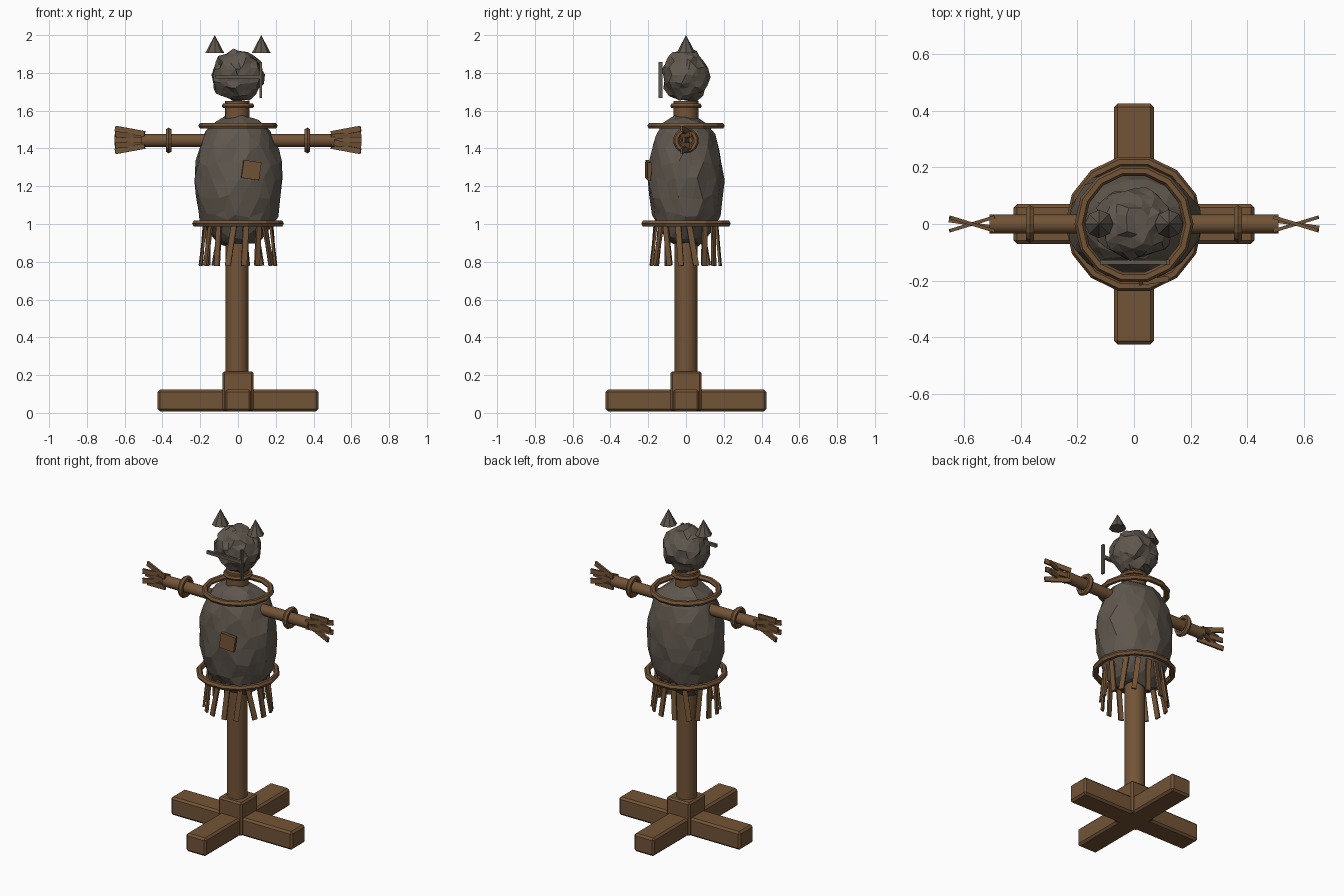
import bpy, bmesh, math, random
from math import pi, radians, sin, cos
from mathutils import Vector

random.seed(7)
if "Cube" in bpy.data.objects:
    bpy.data.objects.remove(bpy.data.objects["Cube"], do_unlink=True)


def material(name, color):
    m = bpy.data.materials.new(name)
    m.use_nodes = True
    m.diffuse_color = color
    bsdf = next(n for n in m.node_tree.nodes if n.type == 'BSDF_PRINCIPLED')
    bsdf.inputs["Base Color"].default_value = color
    bsdf.inputs["Roughness"].default_value = 0.9
    return m


WOOD = material("brown wood", (0.17, 0.088, 0.037, 1))
SACK = material("grey sackcloth", (0.115, 0.095, 0.075, 1))


def finish(name, mat, smooth=False):
    ob = bpy.context.object
    ob.name = name
    ob.data.materials.append(mat)
    if smooth:
        bpy.ops.object.shade_smooth_by_angle(angle=radians(40))
    return ob


def box(name, loc, size, mat, rot=(0, 0, 0), bevel=0):
    bpy.ops.mesh.primitive_cube_add(size=1, location=loc, rotation=rot)
    ob = finish(name, mat)
    ob.scale = size
    bpy.ops.object.transform_apply(location=False, rotation=False, scale=True)
    if bevel:
        mod = ob.modifiers.new("bevel", 'BEVEL')
        mod.width = bevel
    return ob


def rod(name, loc, radius, length, rot=(0, 0, 0)):
    bpy.ops.mesh.primitive_cylinder_add(vertices=16, radius=radius, depth=length,
                                        location=loc, rotation=rot)
    return finish(name, WOOD, True)


def ring(name, loc, major, minor, rot=(0, 0, 0)):
    bpy.ops.mesh.primitive_torus_add(major_segments=14, minor_segments=6, location=loc,
                                     rotation=rot, major_radius=major, minor_radius=minor)
    return finish(name, WOOD)


def lump(name, loc, size, rough, shift, fullness):
    """Faceted, crumpled sack of stuffing."""
    bpy.ops.mesh.primitive_ico_sphere_add(subdivisions=3, radius=1, location=loc)
    ob = finish(name, SACK)
    for v in ob.data.vertices:
        d = v.co.normalized()
        h = max(math.hypot(d.x, d.y), 0.2)
        jitter = Vector([random.uniform(-shift, shift) for _ in range(3)])
        p = (d + jitter).normalized() * (1 + random.uniform(-rough, rough))
        swell = h ** -fullness
        v.co = (p.x * size[0] * swell, p.y * size[1] * swell, p.z * size[2])
    for p in ob.data.polygons:
        p.use_smooth = False
    return ob


# Crossed foot beams, socket block and post
box("foot_beam_side", (0, 0, 0.065), (0.85, 0.14, 0.115), WOOD, bevel=0.012)
box("foot_beam_front", (0, 0, 0.065), (0.14, 0.85, 0.115), WOOD, bevel=0.012)
box("post_socket", (0, 0, 0.115), (0.165, 0.165, 0.21), WOOD, bevel=0.01)
rod("post", (-0.005, 0, 0.56), 0.06, 0.88)

# Stuffed body, patch, neck and head
lump("body", (0, 0, 1.23), (0.235, 0.198, 0.345), 0.04, 0.05, 0.3)
box("patch", (0.07, -0.2, 1.285), (0.095, 0.02, 0.095), WOOD, (0, radians(8), radians(8)))
rod("neck", (-0.005, 0, 1.585), 0.065, 0.13)
ring("neck_collar", (0, 0, 1.625), 0.072, 0.014)
lump("head", (0, 0, 1.785), (0.14, 0.126, 0.138), 0.09, 0.07, 0)

# Face stitches held in front of the head
box("face_bar", (0, -0.135, 1.78), (0.24, 0.016, 0.02), SACK)
box("face_upright", (0.12, -0.135, 1.762), (0.012, 0.02, 0.19), SACK)

# Rope rings at shoulders and waist
ring("shoulder_ring", (0, 0, 1.52), 0.192, 0.018)
ring("waist_ring", (0, 0, 1.002), 0.225, 0.018)

for side, name in ((1, "left"), (-1, "right")):
    # Ear, arm and wrist ring
    bpy.ops.mesh.primitive_cone_add(vertices=8, radius1=0.05, radius2=0, depth=0.095,
                                    location=(side * 0.123, 0, 1.9525))
    finish(name + "_ear", SACK)
    rod(name + "_arm", (side * 0.3, 0, 1.442), 0.034, 0.42, (0, pi / 2, 0))
    ring(name + "_wrist_ring", (side * 0.367, 0, 1.442), 0.052, 0.016, (0, pi / 2, 0))
    # Straw hand: crossed slats fanned up and down
    for i in range(5):
        t = i - 2
        yaw = radians(17 if i % 2 else -17) * (1 if i != 2 else 0.5)
        box(f"{name}_hand_straw_{i}", (side * 0.572, 0, 1.445 + t * 0.023),
            (0.165, 0.012, 0.03), WOOD, (0, -side * t * radians(5), yaw))

# Straw skirt hanging from the waist ring
count = 16
for i in range(count):
    a = 2 * pi * (i + 0.5) / count
    box(f"skirt_straw_{i}", (0.19 * cos(a), 0.175 * sin(a), 0.89), (0.012, 0.03, 0.225), WOOD,
        (random.uniform(-0.2, 0.2), radians(-6), a))
